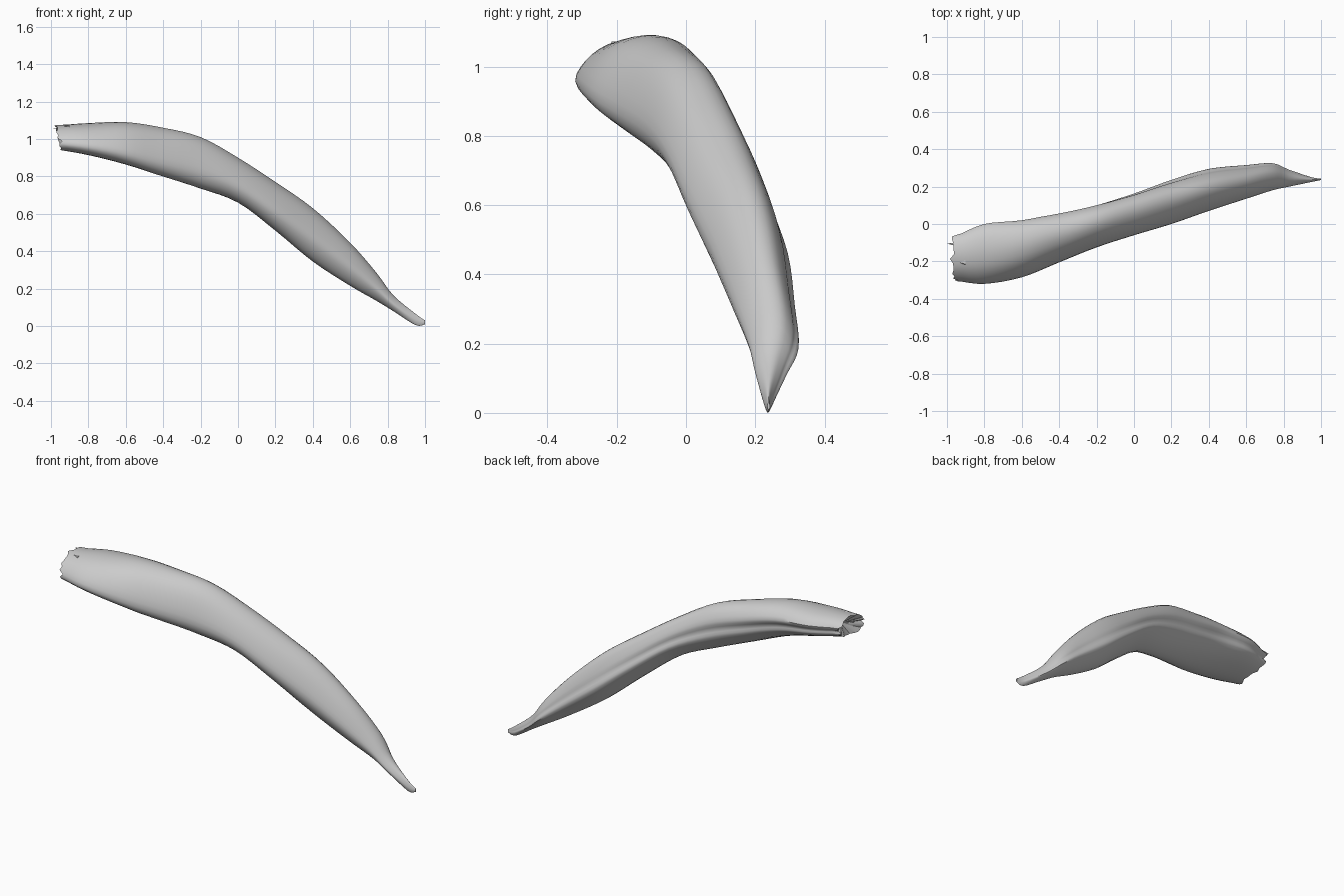
import bpy, bmesh, math, random
from mathutils import Vector

if "Cube" in bpy.data.objects:
    bpy.data.objects.remove(bpy.data.objects["Cube"])

random.seed(4)

# Stations along the curve: x, y min, y max, z min, z max
STATIONS = [
    (-0.94, -0.305, -0.06, 0.94, 1.075),
    (-0.80, -0.32, 0.00, 0.915, 1.085),
    (-0.60, -0.285, 0.02, 0.865, 1.09),
    (-0.40, -0.205, 0.06, 0.80, 1.06),
    (-0.20, -0.125, 0.11, 0.735, 1.01),
    (0.00, -0.06, 0.17, 0.66, 0.90),
    (0.20, 0.00, 0.24, 0.51, 0.77),
    (0.40, 0.07, 0.295, 0.345, 0.63),
    (0.60, 0.135, 0.315, 0.215, 0.445),
    (0.74, 0.18, 0.325, 0.135, 0.285),
    (0.83, 0.20, 0.29, 0.08, 0.165),
    (0.95, 0.225, 0.25, 0.005, 0.065),
    (1.00, 0.235, 0.243, 0.01, 0.03),
]

# Cross-sections as fractions of the width and height: broken end and pointed end
WIDE = [(0, .25), (.12, .04), (.38, 0), (.72, .14), (.92, .36), (.93, .52),
        (1, .7), (.85, .93), (.58, 1), (.3, .88), (.1, .6)]
NARROW = [(0, .42), (.14, .16), (.4, 0), (.75, .1), (1, .34), (.92, .52),
          (.87, .68), (.7, .93), (.48, 1), (.25, .9), (.08, .68)]


def catmull(a, b, c, d, t):
    return 0.5 * (2 * b + (c - a) * t + (2 * a - 5 * b + 4 * c - d) * t * t
                  + (3 * b - a - 3 * c + d) * t ** 3)


def smooth(points, steps, closed):
    """Pass a smooth curve through the points."""
    n, out = len(points), []
    pick = (lambda i: points[i % n]) if closed else (lambda i: points[max(0, min(n - 1, i))])
    for i in range(n if closed else n - 1):
        for s in range(steps):
            out.append(catmull(pick(i - 1), pick(i), pick(i + 1), pick(i + 2), s / steps))
    if not closed:
        out.append(points[-1])
    return out


def finish(bm, name):
    bmesh.ops.recalc_face_normals(bm, faces=bm.faces)
    mesh = bpy.data.meshes.new(name)
    bm.to_mesh(mesh)
    bm.free()
    obj = bpy.data.objects.new(name, mesh)
    bpy.context.collection.objects.link(obj)
    bpy.ops.object.select_all(action='DESELECT')
    obj.select_set(True)
    bpy.context.view_layer.objects.active = obj
    bpy.ops.object.shade_smooth_by_angle(angle=math.radians(40))
    return obj


# Curved body lofted through the stations
bm = bmesh.new()
rows = smooth([Vector(s) for s in STATIONS], 4, False)
rings = []
for r, (x, y0, y1, z0, z1) in enumerate(rows):
    f = max(0, min(1, (x + 0.5) / 0.9))
    profile = [Vector(a).lerp(Vector(b), f) for a, b in zip(WIDE, NARROW)]
    ring = []
    for u, v in smooth(profile, 3, True):
        ragged = (-0.035 * v + random.uniform(-0.012, 0.015)) if r == 0 else 0
        ring.append(bm.verts.new((x + ragged, y0 + (y1 - y0) * u, z0 + (z1 - z0) * v)))
    rings.append(ring)
for a, b in zip(rings, rings[1:]):
    for i in range(len(a)):
        j = (i + 1) % len(a)
        bm.faces.new((a[i], a[j], b[j], b[i]))
bm.faces.new(rings[-1])

# Broken end sunk slightly inward
hub = bm.verts.new((-0.90, -0.17, 1.01))
for i in range(len(rings[0])):
    bm.faces.new((rings[0][i], rings[0][i - 1], hub))
finish(bm, "curved_body")

# Thin splinters sticking out of the broken end
bm = bmesh.new()
for y, z, length in [(-0.20, 1.066, .07), (-0.11, 1.058, .10), (-0.08, 1.04, .06),
                     (-0.14, 1.05, .05), (-0.24, 1.0, .04)]:
    base = [bm.verts.new((-0.90, y + dy, z + dz))
            for dy, dz in ((-.02, -.004), (.02, -.004), (.015, .006), (-.015, .006))]
    tip = bm.verts.new((-0.90 - length, y + 0.005, z))
    for i in range(4):
        bm.faces.new((base[i], base[(i + 1) % 4], tip))
    bm.faces.new(base)
finish(bm, "end_splinters")
